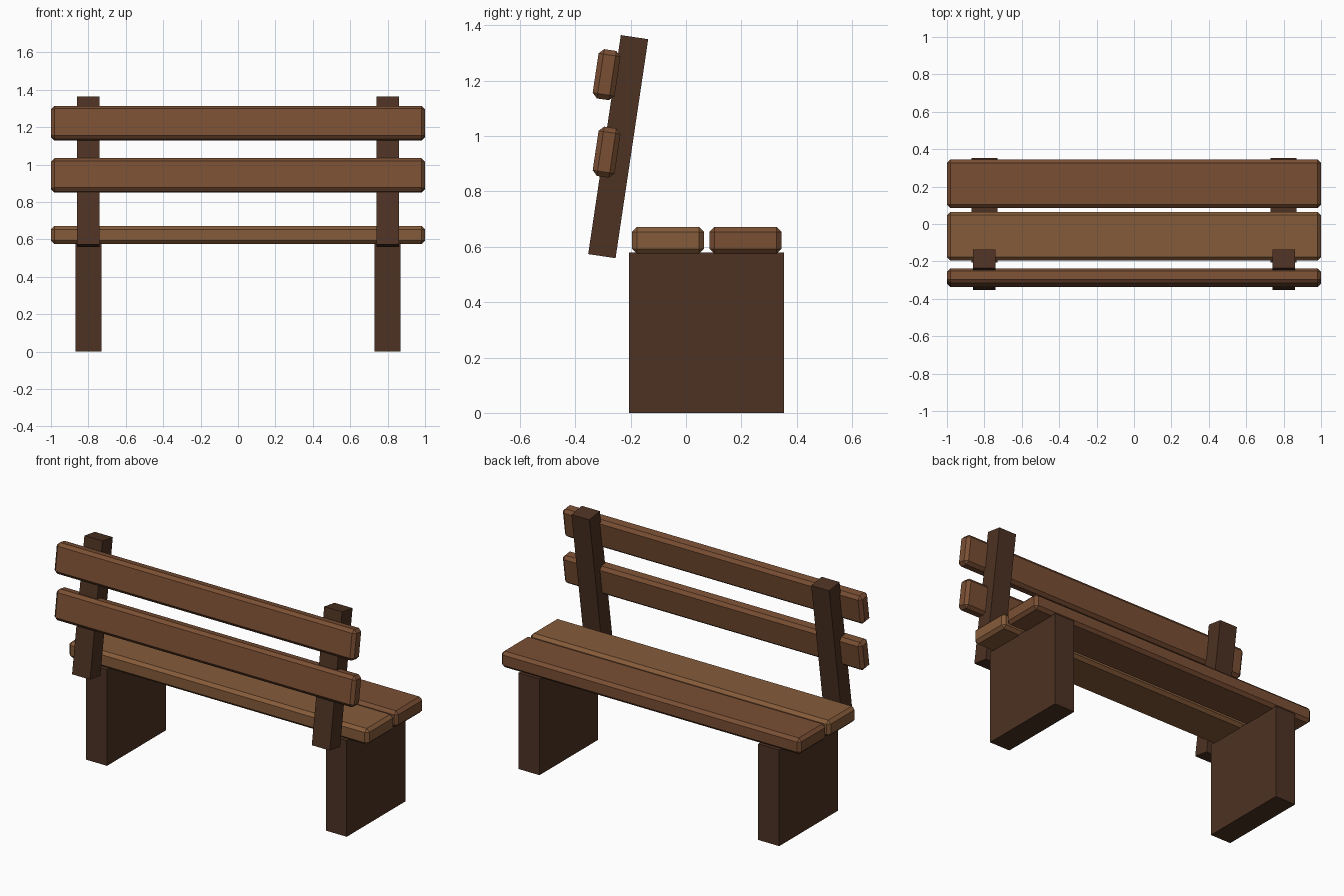
import bpy

if "Cube" in bpy.data.objects:
    bpy.data.objects.remove(bpy.data.objects["Cube"])

LEAN = -0.148  # backrest tilt about x


def material(name, rgb):
    m = bpy.data.materials.new(name)
    m.diffuse_color = (*rgb, 1.0)
    m.use_nodes = True
    m.node_tree.nodes["Principled BSDF"].inputs["Base Color"].default_value = m.diffuse_color
    return m


light_wood = material("light_wood", (0.235, 0.105, 0.042))
mid_wood = material("mid_wood", (0.195, 0.078, 0.034))
dark_wood = material("dark_wood", (0.075, 0.032, 0.017))


def block(name, size, loc, mat, tilt=0.0, bevel=0.0):
    bpy.ops.mesh.primitive_cube_add(size=1, location=loc)
    ob = bpy.context.object
    ob.name = name
    ob.scale = size
    bpy.ops.object.transform_apply(location=False, rotation=False, scale=True)
    ob.rotation_euler.x = tilt
    ob.data.materials.append(mat)
    if bevel:
        b = ob.modifiers.new("chamfer", 'BEVEL')
        b.width = bevel
        b.segments = 1
    return ob


# Seat planks
block("seat_plank_rear", (2, 0.26, 0.097), (0, -0.065, 0.6235), light_wood, bevel=0.018)
block("seat_plank_front", (2, 0.26, 0.097), (0, 0.215, 0.6235), mid_wood, bevel=0.018)

# Backrest planks, leaning with the posts
for name, z in (("lower", 0.942), ("upper", 1.222)):
    block("back_plank_" + name, (2, 0.08, 0.18), (0, -0.287, z), mid_wood, LEAN, 0.018)

# Slab legs and backrest posts
for side, x in (("left", -0.8), ("right", 0.8)):
    block("leg_" + side, (0.14, 0.56, 0.58), (x, 0.074, 0.29), dark_wood)
    block("back_post_" + side, (0.12, 0.1, 0.8), (x, -0.245, 0.962), dark_wood, LEAN)
